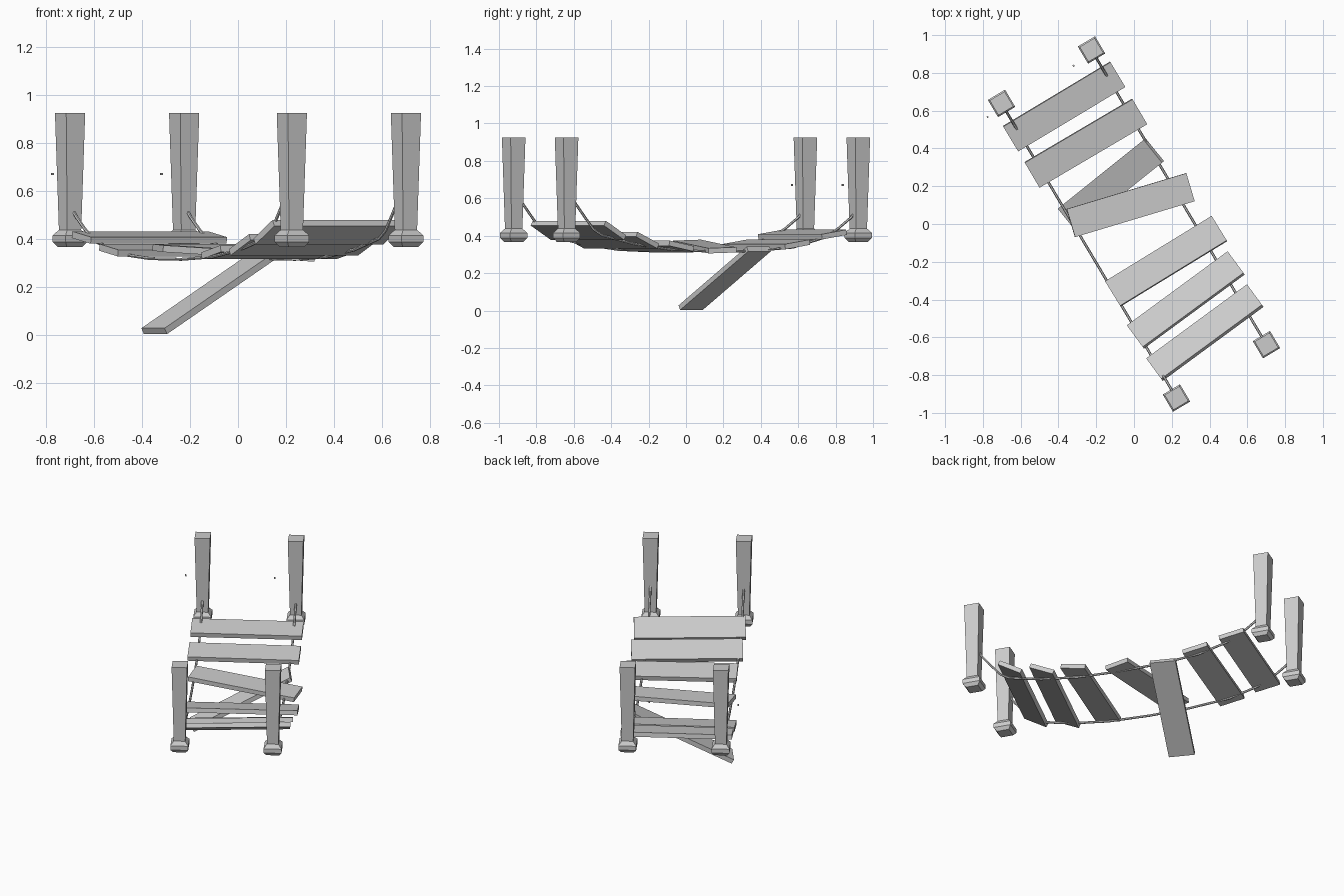
import bpy, bmesh, math
from mathutils import Matrix, Vector

if "Cube" in bpy.data.objects:
    bpy.data.objects.remove(bpy.data.objects["Cube"])

YAW = math.radians(30.7)
BRIDGE = Matrix.Rotation(YAW, 4, 'Z')   # bridge frame: x across, y along
HALF_W, HALF_L = 0.277, 0.907


def add_mesh(name, bm, matrix):
    bmesh.ops.recalc_face_normals(bm, faces=bm.faces)
    me = bpy.data.meshes.new(name)
    bm.to_mesh(me)
    bm.free()
    ob = bpy.data.objects.new(name, me)
    ob.matrix_world = matrix
    bpy.context.collection.objects.link(ob)
    return ob


def loft(rings):
    """Skin a list of equal-length point rings and cap both ends."""
    bm = bmesh.new()
    vs = [[bm.verts.new(p) for p in r] for r in rings]
    n = len(vs[0])
    for a, b in zip(vs, vs[1:]):
        for i in range(n):
            j = (i + 1) % n
            bm.faces.new((a[i], a[j], b[j], b[i]))
    bm.faces.new(vs[0][::-1])
    bm.faces.new(vs[-1])
    return bm


# Posts: square sections, flared foot, widening upward (half width, z)
POST = [(0.038, 0.367), (0.053, 0.388), (0.053, 0.415),
        (0.034, 0.438), (0.046, 0.925)]
for sx in (-1, 1):
    for sy in (-1, 1):
        rings = [[(-h, -h, z), (h, -h, z), (h, h, z), (-h, h, z)] for h, z in POST]
        place = BRIDGE @ Matrix.Translation((sx * HALF_W, sy * HALF_L, 0))
        add_mesh("post", loft(rings), place)

# Planks: centre x, y, z, then yaw, lengthwise pitch, crosswise tilt in degrees
PLANKS = [
    (-0.37, 0.622, 0.406, 31, 0, 9),
    (-0.255, 0.428, 0.353, 30.5, 0, 9),
    (-0.1225, 0.207, 0.172, 38.7, 28.3, 0),     # fallen plank
    (-0.018, 0.100, 0.342, 16.7, -3.5, 2),
    (0.170, -0.197, 0.345, 31.5, 0, -11),
    (0.274, -0.402, 0.376, 36.3, 0, -24),
    (0.375, -0.575, 0.428, 36.3, 0, -30),
]
for x, y, z, yaw, pitch, tilt in PLANKS:
    bm = bmesh.new()
    bmesh.ops.create_cube(bm, size=1, matrix=Matrix.Diagonal((0.662, 0.155, 0.028, 1)))
    m = (Matrix.Translation((x, y, z))
         @ Matrix.Rotation(math.radians(yaw), 4, 'Z')
         @ Matrix.Rotation(math.radians(-pitch), 4, 'Y')
         @ Matrix.Rotation(math.radians(tilt), 4, 'X'))
    add_mesh("plank", bm, m)

# Sagging ropes: (distance along bridge, z)
ROPE = [(-0.875, 0.61), (-0.85, 0.57), (-0.79, 0.495), (-0.74, 0.435), (-0.686, 0.402),
        (-0.484, 0.355), (-0.256, 0.325), (0.0, 0.315), (0.25, 0.318),
        (0.5, 0.337), (0.69, 0.388), (0.78, 0.437), (0.855, 0.492), (0.88, 0.515)]
R, SIDES = 0.007, 6
for sx in (-1, 1):
    pts = [Vector((sx * HALF_W, y, z)) for y, z in ROPE]
    rings = []
    for i, p in enumerate(pts):
        d = (pts[min(i + 1, len(pts) - 1)] - pts[max(i - 1, 0)]).normalized()
        side = Vector((1, 0, 0))
        up = side.cross(d)
        rings.append([p + R * (math.cos(a) * side + math.sin(a) * up)
                      for a in (k * math.tau / SIDES for k in range(SIDES))])
    add_mesh("rope", loft(rings), BRIDGE)

# Tiny loose rope scraps beside the rear posts
for x, y in ((-0.775, 0.567), (-0.32, 0.838)):
    bm = bmesh.new()
    bmesh.ops.create_cube(bm, size=0.009)
    add_mesh("rope_scrap", bm, Matrix.Translation((x, y, 0.671)) @ BRIDGE)
